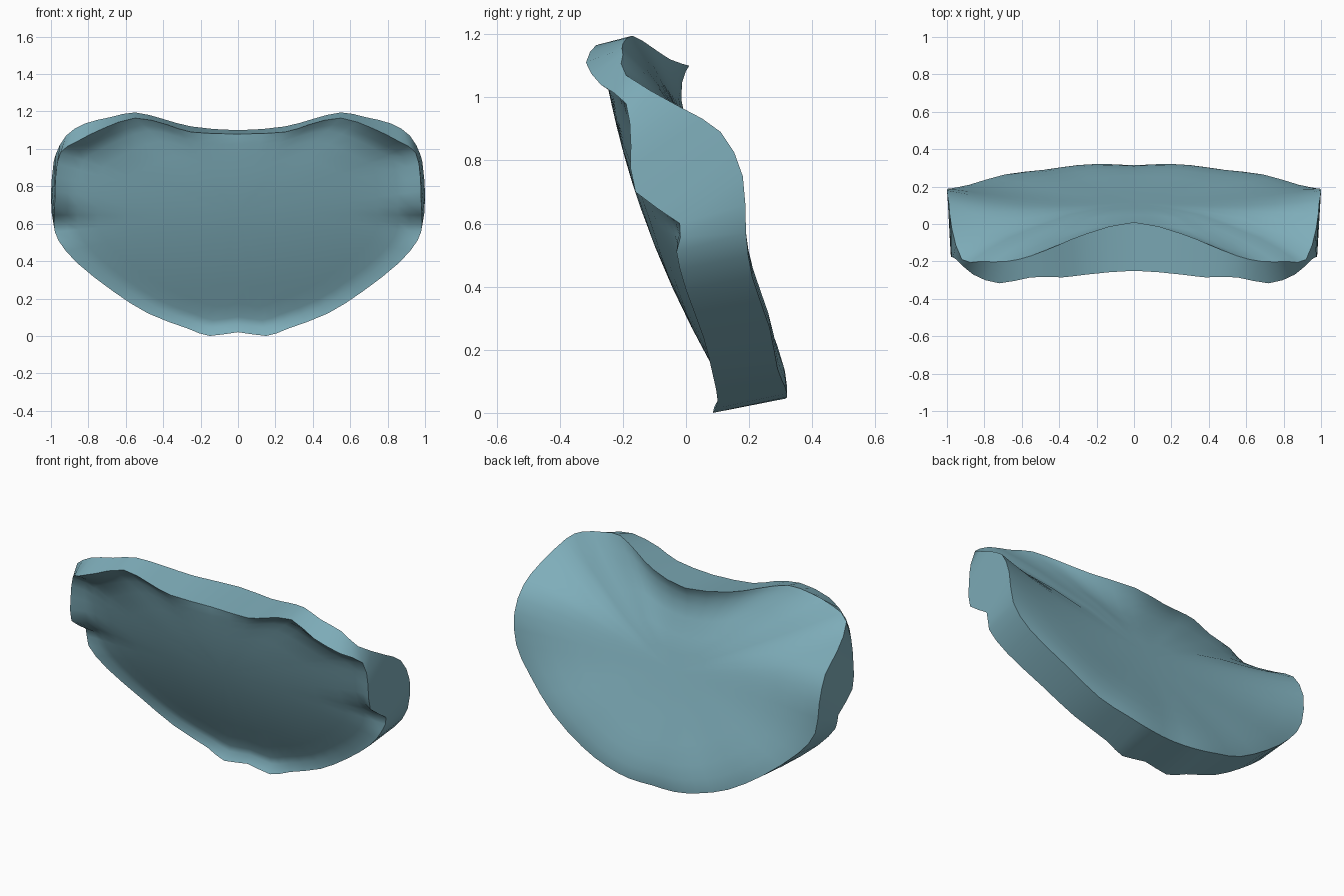
import bpy, bmesh
from mathutils import Vector

if "Cube" in bpy.data.objects:
    bpy.data.objects.remove(bpy.data.objects["Cube"])

# Rim stations, top centre to bottom centre: front edge xyz, back edge xyz
RIM = [
    (0, -.25, 1.08, 0, .01, 1.10),
    (.25, -.27, 1.09, .25, -.05, 1.12),
    (.38, -.285, 1.13, .40, -.11, 1.16),
    (.55, -.285, 1.165, .55, -.17, 1.195),
    (.72, -.317, 1.11, .68, -.20, 1.17),
    (.86, -.27, 1.04, .82, -.20, 1.135),
    (.95, -.19, .98, .92, -.19, 1.07),
    (.975, -.175, .85, .975, -.02, .97),
    (.98, -.16, .70, .99, .11, .89),
    (.985, -.02, .60, 1.0, .18, .75),
    (.96, -.03, .51, .98, .19, .57),
    (.86, .0, .39, .88, .21, .43),
    (.67, .055, .24, .69, .265, .27),
    (.48, .085, .12, .48, .29, .14),
    (.27, .10, .04, .30, .315, .08),
    (.15, .085, .0, .15, .32, .05),
    (0, .09, .02, 0, .312, .045),
]


def full_loop(pts):
    """Round off the half loop, then mirror it across x = 0."""
    flip = lambda p: Vector((-p.x, p.y, p.z))
    q = [flip(pts[1])] + pts + [flip(pts[-2])]
    half = []
    for i in range(1, len(q) - 2):
        half += [q[i], (q[i] + q[i + 1]) * .5625 - (q[i - 1] + q[i + 2]) * .0625]
    half.append(pts[-1])
    return half + [flip(p) for p in half[-2:0:-1]]


def front_y(x, z):
    return .17 - .62 * z + .21 * z * z + .1 * x * x


def back_y(x, z):
    return .35 - .36 * z + .05 * x * x - (.02 if z > .9 else 0)


def inset(loop, centre, t, surface, power):
    """Ring moved towards the centre, easing from the rim onto the surface."""
    w = 1 - (1 - t) ** power
    ring = []
    for p in loop:
        q = p.lerp(centre, t)
        y = surface(q.x, q.z)
        ring.append(Vector((q.x, p.y + (y - p.y) * w, q.z)))
    return ring


front = full_loop([Vector(r[:3]) for r in RIM])
back = full_loop([Vector(r[3:]) for r in RIM])
front_c = Vector((0, front_y(0, .65), .65))
back_c = Vector((0, back_y(0, .65), .65))

# Front panel sits behind a narrow lip; back panel eases softly from its edge
rings = [inset(front, front_c, t, front_y, 12) for t in (.8, .6, .4, .24, .13, .07)]
rings += [front, back]
rings += [inset(back, back_c, t, back_y, 4) for t in (.04, .12, .24, .4, .6, .8)]

bm = bmesh.new()
vr = [[bm.verts.new(p) for p in ring] for ring in rings]
n = len(front)
for a, b in zip(vr, vr[1:]):
    for i in range(n):
        j = (i + 1) % n
        bm.faces.new((a[i], a[j], b[j], b[i]))
for ring, c in ((vr[0], front_c), (vr[-1], back_c)):
    cv = bm.verts.new(c)
    for i in range(n):
        bm.faces.new((ring[i], ring[(i + 1) % n], cv))
bmesh.ops.recalc_face_normals(bm, faces=bm.faces)

mesh = bpy.data.meshes.new("curved_pad")
bm.to_mesh(mesh)
bm.free()
pad = bpy.data.objects.new("curved_pad", mesh)
bpy.context.collection.objects.link(pad)

mat = bpy.data.materials.new("dusty_teal")
mat.diffuse_color = (.21, .42, .49, 1)
mat.use_nodes = True
mat.node_tree.nodes["Principled BSDF"].inputs["Base Color"].default_value = mat.diffuse_color
mesh.materials.append(mat)

# Smooth surfaces with crisp rim edges
bpy.context.view_layer.objects.active = pad
pad.select_set(True)
bpy.ops.object.shade_smooth_by_angle(angle=.9)
